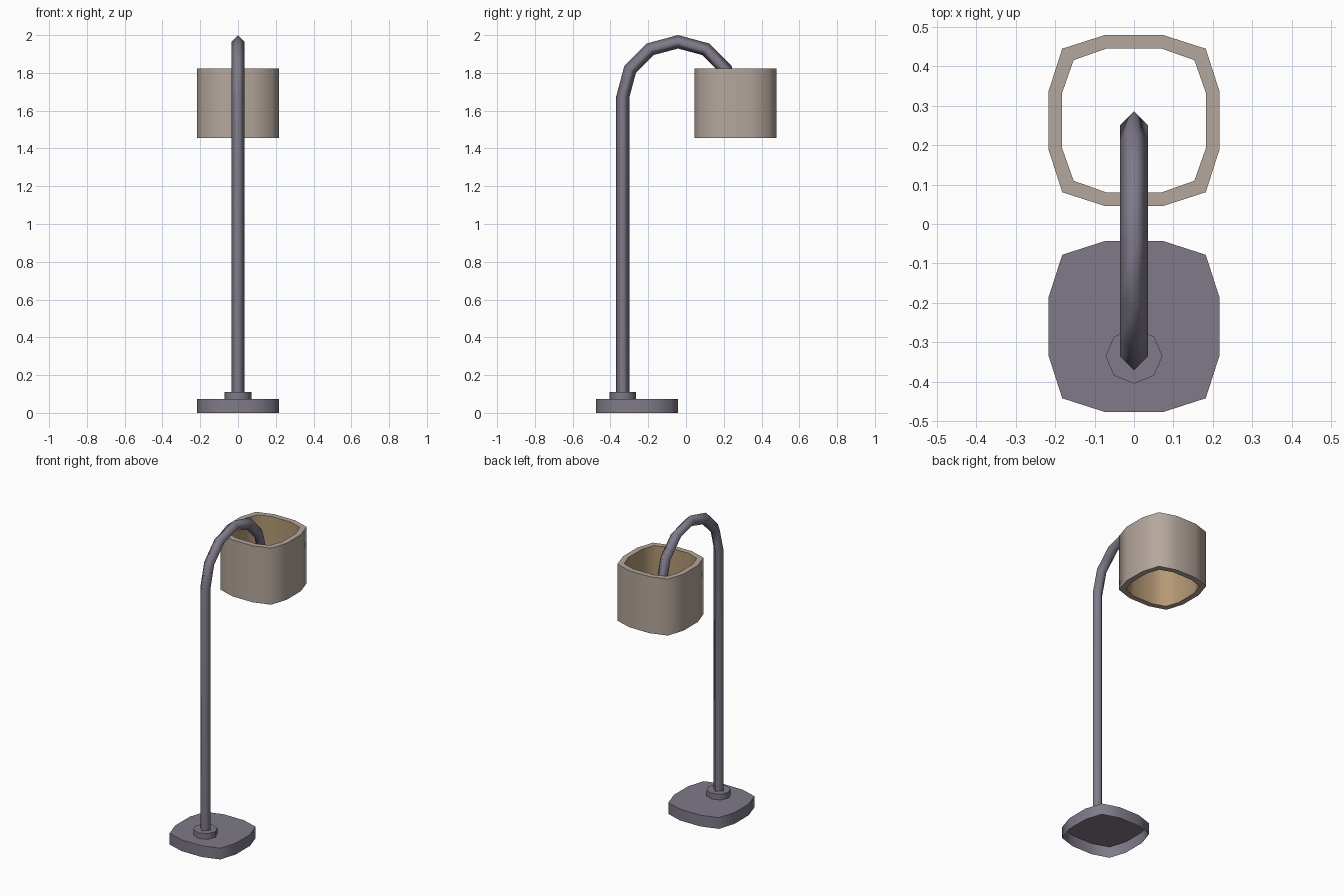
import bpy, bmesh, math
from mathutils import Vector

cube = bpy.data.objects.get("Cube")
if cube:
    bpy.data.objects.remove(cube, do_unlink=True)


def material(name, rgb):
    m = bpy.data.materials.new(name)
    m.use_nodes = True
    m.diffuse_color = (*rgb, 1)
    m.node_tree.nodes["Principled BSDF"].inputs["Base Color"].default_value = (*rgb, 1)
    return m


metal = material("grey violet metal", (0.215, 0.195, 0.25))
fabric = material("beige fabric", (0.46, 0.385, 0.335))
lining = material("warm tan lining", (0.46, 0.32, 0.18))


def finish(name, bm, mats, angle):
    me = bpy.data.meshes.new(name)
    bm.to_mesh(me)
    bm.free()
    ob = bpy.data.objects.new(name, me)
    bpy.context.collection.objects.link(ob)
    for m in mats:
        me.materials.append(m)
    bpy.ops.object.select_all(action="DESELECT")
    ob.select_set(True)
    bpy.context.view_layer.objects.active = ob
    bpy.ops.object.shade_smooth_by_angle(angle=math.radians(angle))
    return ob


def ring(bm, points, y, z):
    return [bm.verts.new((px, py + y, z)) for px, py in points]


def bridge(bm, a, b, mat=0):
    n = len(a)
    for i in range(n):
        j = (i + 1) % n
        bm.faces.new((a[i], a[j], b[j], b[i])).material_index = mat


def rounded_square(flat, corner, side):
    """Twelve-sided outline, counter-clockwise, one quarter turned four times."""
    pts = [(side, flat), (corner, corner), (flat, side)]
    out = []
    for _ in range(4):
        out += pts
        pts = [(-y, x) for x, y in pts]
    return out


def open_prism(name, outline, y, z0, z1):
    """Walls and a top, open underneath."""
    bm = bmesh.new()
    low, high = ring(bm, outline, y, z0), ring(bm, outline, y, z1)
    bridge(bm, low, high)
    bm.faces.new(high)
    return finish(name, bm, [metal], 60)


outer = rounded_square(0.073, 0.182, 0.217)
inner = rounded_square(0.071, 0.153, 0.182)
octagon = [(0.072 * math.cos(i * math.pi / 4), 0.07 * math.sin(i * math.pi / 4))
           for i in range(8)]
pole_y = -0.335

# Base plate and collar
open_prism("base", outer, -0.26, 0, 0.073)
open_prism("pole_collar", octagon, pole_y, 0.073, 0.11)

# Pole with curved arm: diamond section swept along a half circle
radius, tube = 0.2925, 0.0355
centre = Vector((0, pole_y + radius, 2 - radius - tube))
bm = bmesh.new()
rings = []
for k in range(-1, 7):
    a = math.pi - max(k, 0) * math.pi / 6
    out = Vector((0, math.cos(a), math.sin(a)))
    p = centre + out * radius
    if k < 0:
        p.z = 0.11
    side = Vector((1, 0, 0))
    rings.append([bm.verts.new(p + d * tube) for d in (out, side, -out, -side)])
for a, b in zip(rings, rings[1:]):
    bridge(bm, a, b)
bm.faces.new(rings[-1])
bmesh.ops.recalc_face_normals(bm, faces=bm.faces)
finish("pole_and_arm", bm, [metal], 100)

# Shade: open sleeve with a tan inside
bm = bmesh.new()
y, z0, z1 = 0.2625, 1.455, 1.822
ol, oh = ring(bm, outer, y, z0), ring(bm, outer, y, z1)
il, ih = ring(bm, inner, y, z0), ring(bm, inner, y, z1)
bridge(bm, ol, oh)
bridge(bm, oh, ih)
bridge(bm, ih, il, 1)
bridge(bm, il, ol)
finish("lamp_shade", bm, [fabric, lining], 60)
